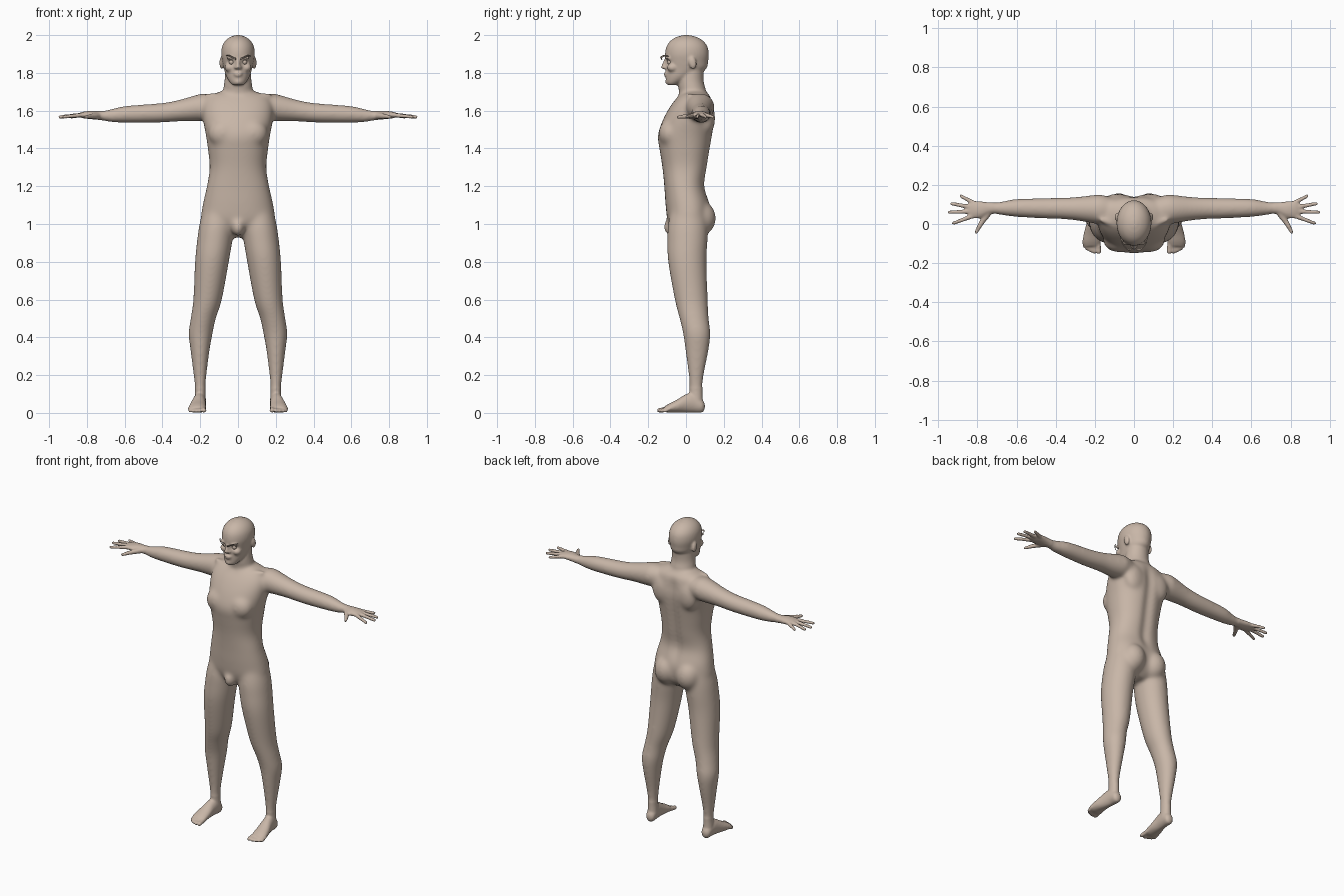
import bpy, bmesh, math
from mathutils import Vector, Matrix

skin = bpy.data.materials.new("skin")
skin.diffuse_color = (0.58, 0.47, 0.39, 1)
bm = bmesh.new()


def spline(rows, steps=5):
    """Smooth interpolation through the section rows."""
    rows = [Vector(r) for r in rows]
    out = []
    for i in range(len(rows) - 1):
        a, b, c, d = rows[max(i - 1, 0)], rows[i], rows[i + 1], rows[min(i + 2, len(rows) - 1)]
        for k in range(steps):
            t = k / steps
            out.append(0.5 * (2 * b + (c - a) * t + (2 * a - 5 * b + 4 * c - d) * t * t
                              + (3 * b - a - 3 * c + d) * t ** 3))
    return out + [rows[-1]]


def loft(axis, rows, side=1, n=32, power=2.0):
    """Closed skin over sections: position on axis, two centres, two radii."""
    rings = []
    for p, c1, c2, r1, r2 in spline(rows):
        ring = []
        for k in range(n):
            a = 2 * math.pi * k / n
            u, v = [math.copysign(abs(f) ** (2 / power), f) for f in (math.cos(a), math.sin(a))]
            q, w = c1 + r1 * u, c2 + r2 * v
            co = {"x": (p, q, w), "y": (q, p, w), "z": (q, w, p)}[axis]
            ring.append(bm.verts.new((co[0] * side, co[1], co[2])))
        rings.append(ring)
    for a, b in zip(rings, rings[1:]):
        for k in range(n):
            bm.faces.new((a[k], a[(k + 1) % n], b[(k + 1) % n], b[k]))
    bm.faces.new(rings[0])
    bm.faces.new(rings[-1])


def blob(co, size, side=1, tilt=0):
    m = (Matrix.Translation((co[0] * side, co[1], co[2])) @ Matrix.Rotation(tilt, 4, 'X')
         @ Matrix.Diagonal((*size, 1)))
    bmesh.ops.create_uvsphere(bm, u_segments=24, v_segments=16, radius=1, matrix=m)


def capsule(p, q, r0, r1, side=1):
    """Rounded tapering rod."""
    ball = bmesh.new()
    bmesh.ops.create_icosphere(ball, subdivisions=2, radius=1)
    hull = bmesh.new()
    for c, r in ((p, r0), (q, r1)):
        for v in ball.verts:
            w = Vector(c) + v.co * r
            hull.verts.new((w.x * side, w.y, w.z))
    bmesh.ops.convex_hull(hull, input=hull.verts[:])
    new = {v: bm.verts.new(v.co) for v in hull.verts if v.link_faces}
    for f in hull.faces:
        bm.faces.new([new[v] for v in f.verts])
    ball.free()
    hull.free()


# Trunk, neck and head
loft("z", [(.93, 0, .02, .05, .05), (.97, 0, .02, .14, .09), (1.02, 0, .015, .193, .112),
           (1.1, 0, .01, .187, .118), (1.2, 0, -.007, .165, .108), (1.3, 0, -.005, .15, .12),
           (1.4, 0, -.005, .16, .136), (1.47, 0, -.003, .17, .146), (1.55, 0, .015, .185, .138),
           (1.62, 0, .03, .187, .115), (1.67, 0, .043, .165, .09), (1.7, 0, .045, .1, .06)],
     n=48, power=2.25)
loft("z", [(1.62, 0, .05, .088, .075), (1.7, 0, .035, .08, .073), (1.76, 0, .025, .071, .068),
           (1.83, 0, .03, .066, .066)])
loft("z", [(1.735, 0, -.072, .028, .026), (1.75, 0, -.06, .043, .046), (1.78, 0, -.03, .061, .077),
           (1.82, 0, 0, .074, .106), (1.86, 0, .004, .083, .113), (1.9, 0, .005, .089, .116),
           (1.94, 0, .005, .084, .108), (1.97, 0, .004, .067, .086), (1.99, 0, .003, .041, .053),
           (2.0, 0, .002, .012, .015)], n=40)

# Nose, lips, chin and groin
capsule((0, -.107, 1.872), (0, -.121, 1.831), .008, .012)
blob((0, -.107, 1.797), (.025, .011, .006))
blob((0, -.106, 1.786), (.021, .011, .006))
blob((0, -.09, 1.753), (.024, .02, .018))
blob((0, -.073, .985), (.036, .047, .05))

TOES = [(.18, -.142, .0135), (.203, -.142, .011), (.222, -.136, .0105), (.239, -.127, .01), (.254, -.113, .0095)]
FINGERS = [((.825, .04), (.922, .004)), ((.835, .064), (.945, .06)),
           ((.83, .086), (.932, .104)), ((.81, .104), (.884, .142))]

for s in (-1, 1):
    # Face details and ears
    blob((.012, -.112, 1.828), (.009, .01, .008), s)
    blob((.034, -.096, 1.878), (.03, .014, .008), s)
    blob((.043, -.07, 1.828), (.028, .03, .024), s)
    blob((.087, .035, 1.853), (.011, .021, .034), s, .2)
    # Chest, collarbone, shoulder blade and buttock
    blob((.078, -.085, 1.48), (.08, .06, .075), s)
    capsule((.025, -.035, 1.672), (.165, .02, 1.683), .012, .014, s)
    blob((.09, .11, 1.56), (.07, .045, .09), s)
    blob((.078, .072, 1.03), (.08, .087, .095), s)
    # Leg
    loft("z", [(1.1, .1, .015, .08, .09), (1.0, .112, .01, .092, .105), (.92, .122, .008, .094, .107),
               (.8, .138, .007, .09, .102), (.6, .161, .028, .076, .088), (.5, .184, .043, .067, .078),
               (.42, .198, .057, .064, .073), (.33, .201, .058, .051, .062), (.2, .201, .054, .035, .041),
               (.12, .2, .053, .028, .035), (.05, .2, .055, .032, .035)], s)
    # Foot and toes
    loft("y", [(.1, .2, .035, .01, .012), (.085, .2, .037, .028, .035), (.04, .202, .054, .033, .053),
               (0, .207, .05, .036, .049), (-.05, .213, .035, .044, .034), (-.09, .216, .025, .046, .024),
               (-.115, .216, .019, .038, .014)], s)
    for x, y, r in TOES:
        capsule((x + .002, -.085, .022), (x, y, r), r, r, s)
    # Arm and palm
    loft("x", [(.1, .07, 1.625, .06, .05), (.17, .075, 1.62, .076, .072), (.22, .076, 1.614, .071, .07),
               (.3, .078, 1.602, .06, .059), (.38, .08, 1.591, .055, .053), (.45, .08, 1.586, .053, .051),
               (.6, .082, 1.58, .047, .045), (.68, .08, 1.573, .035, .034), (.73, .081, 1.574, .03, .024),
               (.78, .073, 1.577, .042, .022), (.82, .073, 1.577, .045, .017),
               (.845, .073, 1.576, .035, .01)], s)
    # Fingers and thumb
    for (x0, y0), (x1, y1) in FINGERS:
        capsule((x0, y0, 1.577), (x1, y1, 1.567), .0125, .0095, s)
    capsule((.745, .055, 1.572), (.782, .002, 1.569), .018, .0135, s)
    capsule((.782, .002, 1.569), (.806, -.042, 1.566), .0135, .0095, s)

bmesh.ops.recalc_face_normals(bm, faces=bm.faces[:])
mesh = bpy.data.meshes.new("body")
bm.to_mesh(mesh)
body = bpy.data.objects.new("body", mesh)
bpy.context.collection.objects.link(body)

# Fuse all parts into one skin
remesh = body.modifiers.new("fuse", 'REMESH')
remesh.mode = 'VOXEL'
remesh.voxel_size = 0.006
fused = bpy.data.meshes.new_from_object(body.evaluated_get(bpy.context.evaluated_depsgraph_get()))
body.modifiers.clear()
bm.clear()
bm.from_mesh(fused)

# Spine groove and eye sockets
for v in bm.verts:
    x, y, z = v.co
    if y > .03 and 1.08 < z < 1.68:
        fade = min(1, (z - 1.08) / .1, (1.68 - z) / .08)
        v.co.y -= .018 * fade * math.exp(-(x / .025) ** 2)
    if y < -.04 and z > 1.8:
        v.co.y += .014 * math.exp(-((abs(x) - .035) / .016) ** 2 - ((z - 1.857) / .011) ** 2)

# Blend the joints strongly, fine features lightly
large = [v for v in bm.verts if .13 < v.co.z < 1.72 and abs(v.co.x) < .72]
for verts, count in ((large, 30), (bm.verts[:], 3)):
    for _ in range(count):
        bmesh.ops.smooth_vert(bm, verts=verts, factor=.5, use_axis_x=True, use_axis_y=True, use_axis_z=True)
for f in bm.faces:
    f.smooth = True
bm.to_mesh(mesh)
mesh.materials.clear()
mesh.materials.append(skin)
bm.free()

# Eyes and thin brow strips
for s, label in ((-1, "right"), (1, "left")):
    bpy.ops.mesh.primitive_uv_sphere_add(segments=20, ring_count=12, radius=.014,
                                         location=(s * .034, -.085, 1.857))
    eye = bpy.context.object
    eye.name = label + "_eye"
    bpy.ops.object.shade_smooth()
    eye.data.materials.append(skin)
    path = spline([(.012, -.127, 1.873), (.03, -.128, 1.882), (.05, -.112, 1.891), (.064, -.09, 1.89)])
    pts = []
    for i, p in enumerate(path):
        h = .005 * (1 - .7 * i / len(path))
        pts += [(s * p.x, p.y, p.z - h), (s * p.x, p.y - .006, p.z + h)]
    faces = [(2 * i, 2 * i + 1, 2 * i + 3, 2 * i + 2) for i in range(len(path) - 1)]
    brow_mesh = bpy.data.meshes.new(label + "_eyebrow")
    brow_mesh.from_pydata(pts, [], faces)
    brow_mesh.materials.append(skin)
    brow = bpy.data.objects.new(label + "_eyebrow", brow_mesh)
    bpy.context.collection.objects.link(brow)
    thick = brow.modifiers.new("thickness", 'SOLIDIFY')
    thick.thickness = .002
